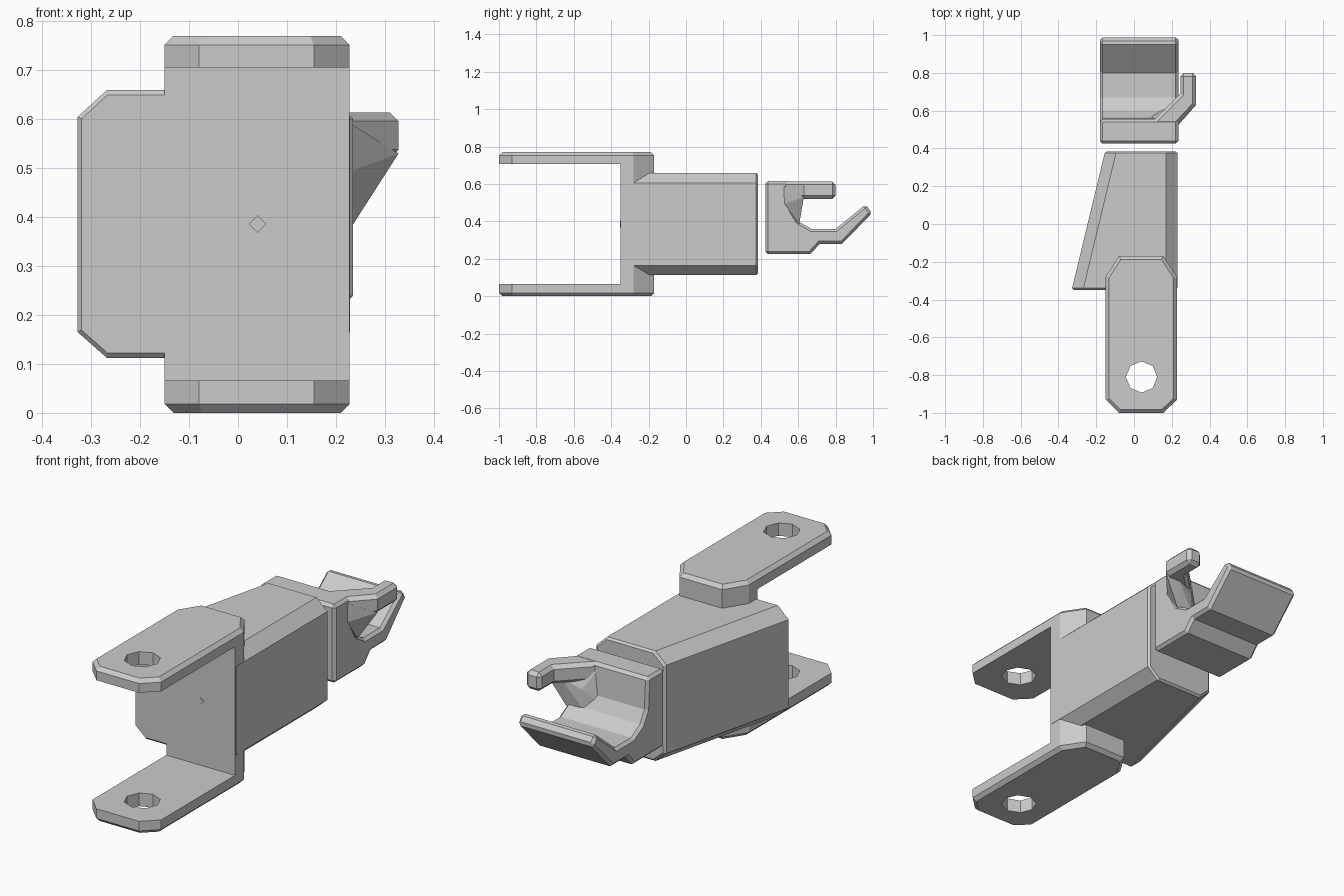
import bpy, bmesh
from mathutils import Vector

if "Cube" in bpy.data.objects:
    bpy.data.objects.remove(bpy.data.objects["Cube"])


def finish(name, bm, bevel=0.0, angle=1.1):
    bmesh.ops.recalc_face_normals(bm, faces=bm.faces)
    me = bpy.data.meshes.new(name)
    bm.to_mesh(me)
    bm.free()
    ob = bpy.data.objects.new(name, me)
    bpy.context.collection.objects.link(ob)
    if bevel:
        m = ob.modifiers.new("edge", 'BEVEL')
        m.width, m.segments = bevel, 1
        m.limit_method, m.angle_limit = 'ANGLE', angle
    return ob


def loft(name, ring_a, ring_b, bevel=0.0):
    bm = bmesh.new()
    a = [bm.verts.new(p) for p in ring_a]
    b = [bm.verts.new(p) for p in ring_b]
    bm.faces.new(a)
    bm.faces.new(b)
    for i in range(len(a)):
        j = (i + 1) % len(a)
        bm.faces.new((a[i], a[j], b[j], b[i]))
    return finish(name, bm, bevel)


def prism_z(name, plan, z0, z1, bevel=0.0):
    return loft(name, [(x, y, z0) for x, y in plan], [(x, y, z1) for x, y in plan], bevel)


def prism_x(name, prof, x0, x1, bevel=0.0):
    return loft(name, [(x0, y, z) for y, z in prof], [(x1, y, z) for y, z in prof], bevel)


def cut(ob, cutter):
    m = ob.modifiers.new("cut", 'BOOLEAN')
    m.operation, m.object, m.solver = 'DIFFERENCE', cutter, 'EXACT'
    cutter.hide_render = True
    cutter.hide_viewport = True
    cutter.display_type = 'WIRE'


def octagon(cx, cy, r):
    d = r * 0.7071
    return [(cx + r, cy), (cx + d, cy + d), (cx, cy + r), (cx - d, cy + d),
            (cx - r, cy), (cx - d, cy - d), (cx, cy - r), (cx + d, cy - d)]


# clevis: chamfered block with a slot and a pin hole through both plates
plan = [(-.08, -1), (.155, -1), (.228, -.93), (.228, -.28),
        (.155, -.17), (-.08, -.17), (-.15, -.28), (-.15, -.93)]
clevis = prism_z("clevis", plan, 0, .77, .018)
cut(clevis, prism_x("slot_cutter", [(-1.2, .066), (-.35, .066), (-.35, .706), (-1.2, .706)], -.5, .5))
cut(clevis, prism_z("hole_cutter", octagon(.04, -.81, .083), -.2, 1))


# forearm block: tapered section with chamfered long edges
def section(y, xl):
    return [(xl, y, .165), (xl + .06, y, .112), (.17, y, .112), (.229, y, .165),
            (.229, y, .605), (.17, y, .66), (xl + .06, y, .66), (xl, y, .605)]


loft("forearm", section(-.349, -.33), section(.385, -.153), .01)

# small diamond stud on the inner wall
d = [(.018, 0), (0, .018), (-.018, 0), (0, -.018)]
loft("stud", [(.04 + x, -.354, .386 + z) for x, z in d],
     [(.04 + x, -.30, .386 + z) for x, z in d])

# claw: palm and lower jaw in one profile
jaw = [(.425, .225), (.665, .225), (.715, .28), (.835, .28), (.995, .445), (.96, .49),
       (.80, .36), (.67, .36), (.60, .40), (.565, .46), (.555, .615), (.425, .615)]
prism_x("lower_jaw", jaw, -.18, .235, .014)

# thumb: cranked upper finger
thumb = [(.09, .53), (.11, .555), (.245, .69), (.245, .80), (.328, .80), (.328, .63),
         (.234, .53), (.234, .45), (.15, .45)]
prism_z("upper_finger", thumb, .52, .614, .018)

# gusset under the thumb
bm = bmesh.new()
pts = [(.06, .55, .40), (.15, .605, .40), (.15, .605, .49), (.235, .605, .385), (.234, .525, .495),
       (.328, .63, .53), (.25, .63, .53), (.10, .55, .58), (.232, .52, .59)]
for p in pts:
    bm.verts.new(Vector(p))
bmesh.ops.convex_hull(bm, input=bm.verts)
finish("finger_gusset", bm)
